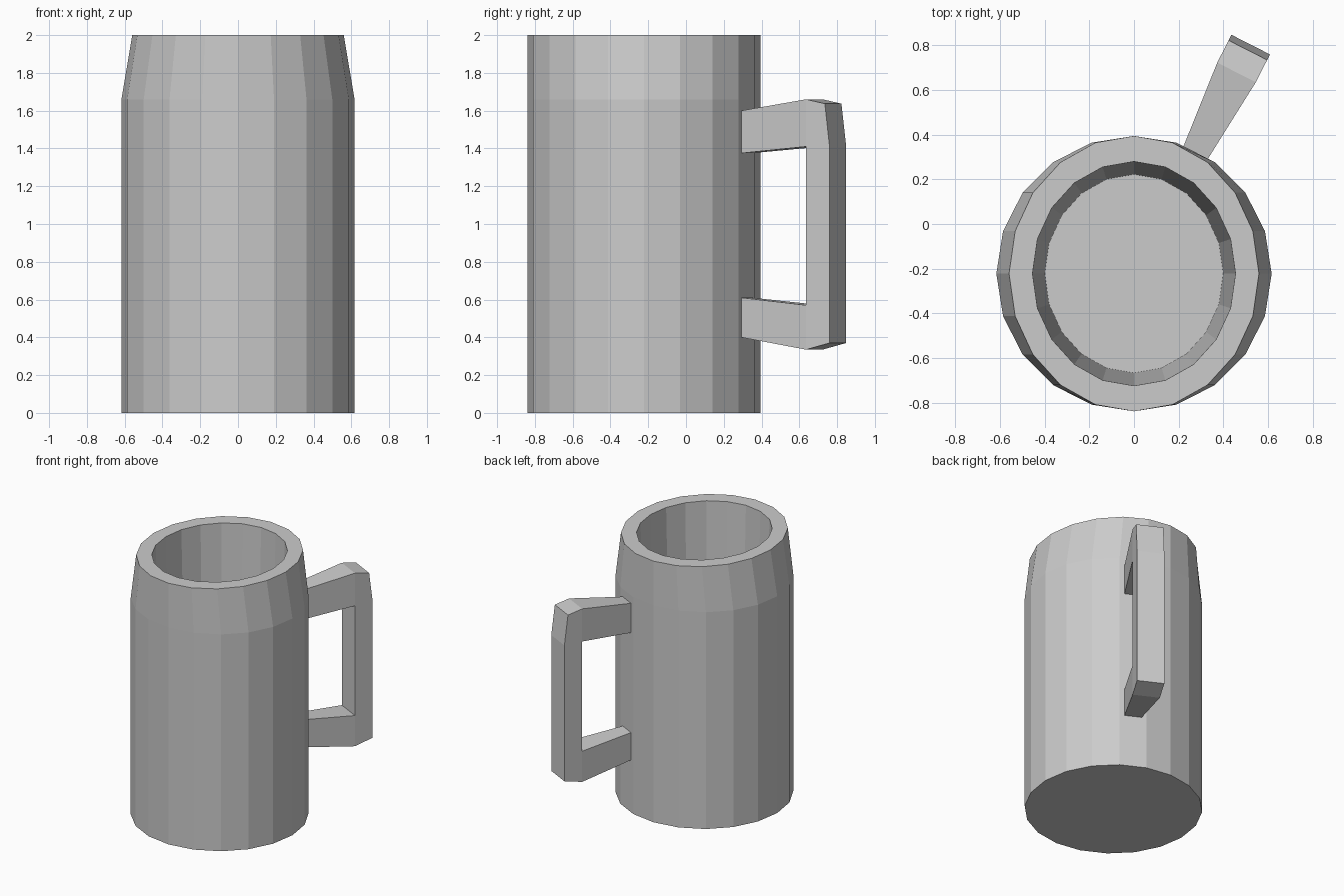
import bpy, bmesh
from math import sin, cos, pi, radians
from mathutils import Vector

if "Cube" in bpy.data.objects:
    bpy.data.objects.remove(bpy.data.objects["Cube"])

CY = -0.2225      # body axis sits forward of the origin
SIDES = 20


def finish(name, bm):
    bmesh.ops.recalc_face_normals(bm, faces=bm.faces)
    mesh = bpy.data.meshes.new(name)
    bm.to_mesh(mesh)
    bm.free()
    obj = bpy.data.objects.new(name, mesh)
    bpy.context.collection.objects.link(obj)
    return obj


# Mug body: rings (x radius, y radius, z) from base, over the rim, to the inner floor
bm = bmesh.new()
rings = []
for rx, ry, z in [(0.617, 0.617, 0), (0.617, 0.617, 1.66), (0.56, 0.617, 2.0),
                  (0.455, 0.5025, 2.0), (0.40, 0.445, 0.15)]:
    rings.append([bm.verts.new((rx * cos(2 * pi * i / SIDES),
                                CY + ry * sin(2 * pi * i / SIDES), z))
                  for i in range(SIDES)])
for a, b in zip(rings, rings[1:]):
    for i in range(SIDES):
        j = (i + 1) % SIDES
        bm.faces.new((a[i], a[j], b[j], b[i]))
bm.faces.new(rings[0][::-1])
bm.faces.new(rings[-1])
finish("mug_body", bm)

# Handle: side outline (distance from axis, z), flaring in width away from the body
ang = radians(63)
out_dir = Vector((cos(ang), sin(ang), 0))
side_dir = Vector((sin(ang), -cos(ang), 0))
outline = [(0.609, 1.60), (1.012, 1.66), (1.124, 1.637), (1.152, 1.41),
           (1.152, 0.37), (1.012, 0.335), (0.609, 0.40),
           (0.609, 0.61), (1.012, 0.57), (1.012, 1.41), (0.609, 1.375)]
bm = bmesh.new()
sides = []
for s in (-1, 1):
    loop = []
    for r, z in outline:
        half = 0.0615 if r < 0.7 else 0.097
        p = Vector((0, CY, z)) + out_dir * r + side_dir * half * s
        loop.append(bm.verts.new(p))
    # upper arm, lower arm and grip side faces
    for ids in [(0, 1, 9, 10), (5, 6, 7, 8), (1, 2, 3, 4, 5, 8, 9)]:
        bm.faces.new([loop[i] for i in ids])
    sides.append(loop)
n = len(outline)
for i in range(n):
    if i in (6, 10):      # root ends stay open against the body
        continue
    j = (i + 1) % n
    bm.faces.new((sides[0][i], sides[0][j], sides[1][j], sides[1][i]))
finish("handle", bm)
